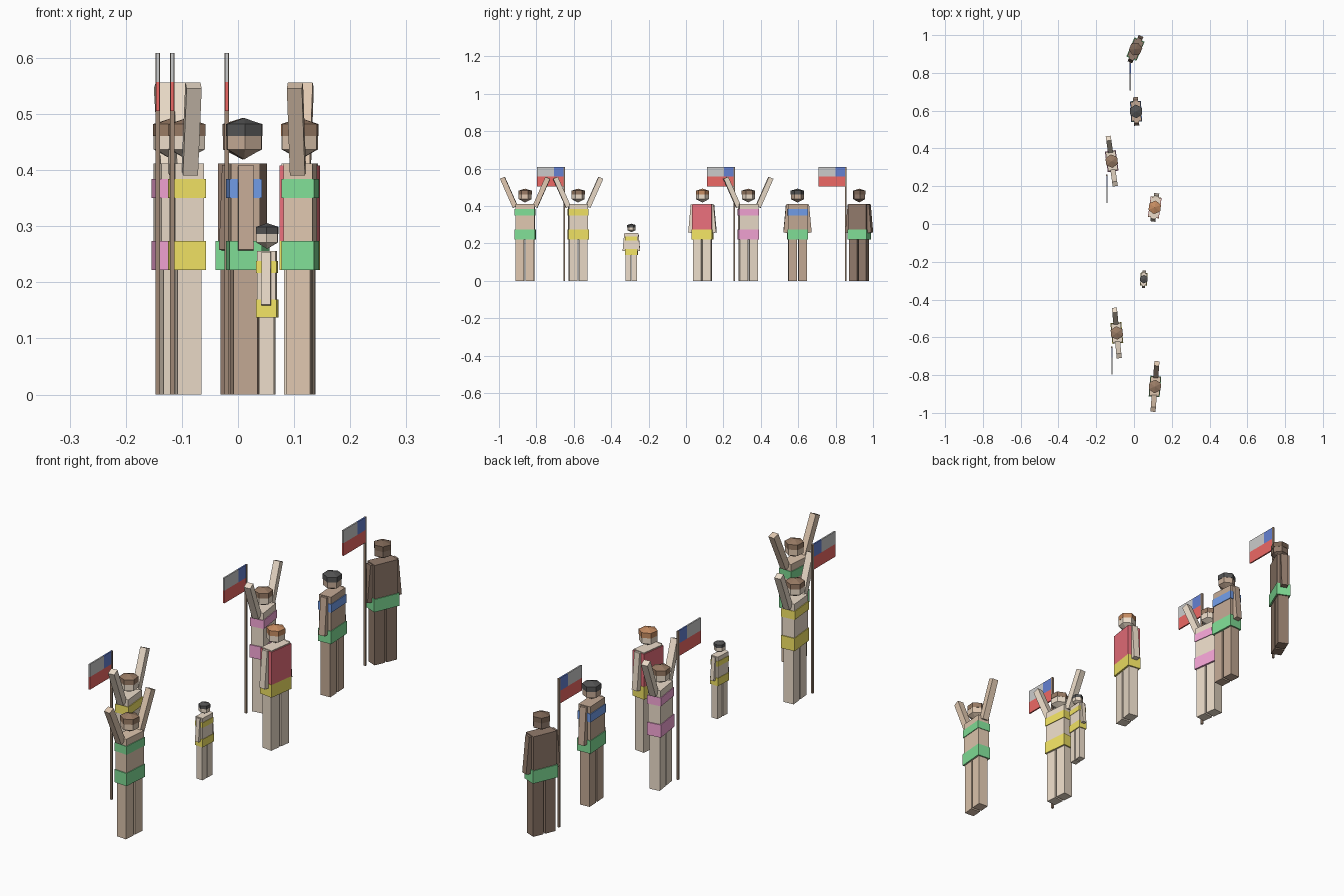
import bpy, bmesh, math
from mathutils import Matrix, Vector

if "Cube" in bpy.data.objects:
    bpy.data.objects.remove(bpy.data.objects["Cube"])

COLORS = {
    "tan": (.74, .57, .43), "light": (.84, .72, .59), "brown": (.55, .40, .30), "dark": (.29, .20, .15),
    "hair_brown": (.32, .20, .13), "hair_auburn": (.56, .26, .12), "hair_black": (.09, .09, .09),
    "hair_dark": (.20, .13, .09), "green": (.22, .74, .31), "yellow": (.90, .78, .13),
    "red": (.82, .16, .20), "blue": (.17, .34, .82), "pink": (.92, .38, .68), "wood": (.35, .25, .18),
    "flag_white": (.90, .90, .90), "flag_blue": (.13, .22, .65), "flag_red": (.85, .14, .13),
}


def material(name):
    mat = bpy.data.materials.get(name)
    if mat is None:
        mat = bpy.data.materials.new(name)
        mat.diffuse_color = (*COLORS[name], 1)
        mat.use_nodes = True
        mat.node_tree.nodes["Principled BSDF"].inputs["Base Color"].default_value = mat.diffuse_color
    return mat


def finish(name, bm, color, matrix):
    bmesh.ops.recalc_face_normals(bm, faces=bm.faces)
    bmesh.ops.transform(bm, matrix=matrix, verts=bm.verts)
    mesh = bpy.data.meshes.new(name)
    bm.to_mesh(mesh)
    bm.free()
    mesh.materials.append(material(color))
    bpy.context.collection.objects.link(bpy.data.objects.new(name, mesh))


def box(name, size, center, color, matrix=Matrix(), tilt=0):
    bm = bmesh.new()
    bmesh.ops.create_cube(bm, size=1)
    local = Matrix.Translation(center) @ Matrix.Rotation(tilt, 4, 'X') @ Matrix.Diagonal((*size, 1))
    finish(name, bm, color, matrix @ local)


def slab(name, depth, width, z0, z1, color, matrix, y=0):
    box(name, (depth, width, z1 - z0), (0, y, (z0 + z1) / 2), color, matrix)


def limb(name, start, end, thick, color, matrix):
    a, b = Vector(start), Vector(end)
    d = b - a
    box(name, (thick, thick, d.length), (a + b) / 2, color, matrix, math.atan2(-d.y, d.z))


def hex_lathe(name, profile, color, matrix):
    # six-sided turned shape; the corners point along y
    bm = bmesh.new()
    rings = []
    for r, z in profile:
        if r == 0:
            rings.append([bm.verts.new((0, 0, z))] * 6)
        else:
            rings.append([bm.verts.new((r * math.sin(i * math.pi / 3), r * math.cos(i * math.pi / 3), z))
                          for i in range(6)])
    for lo, hi in zip(rings, rings[1:]):
        for i in range(6):
            j = (i + 1) % 6
            bm.faces.new(list(dict.fromkeys((lo[i], lo[j], hi[j], hi[i]))))
    for ring in (rings[0], rings[-1]):
        if ring[0] is not ring[1]:
            bm.faces.new(ring)
    finish(name, bm, color, matrix)


def person(tag, x, y, turn, skin, hair, bottoms, top=None, shirt=False, raised=False, scale=1):
    m = (Matrix.Translation((x, y, 0)) @ Matrix.Rotation(math.radians(turn), 4, 'Z')
         @ Matrix.Scale(scale, 4))
    # body and clothes
    slab(tag + "_torso", .052, .102, .222, .412, skin, m)
    slab(tag + "_shorts", .058, .110, .222, .274, bottoms, m)
    if top:
        z0, z1 = (.274, .408) if shirt else (.350, .384)
        slab(tag + "_top", .058, .107, z0, z1, top, m)
    # head and hair cap
    hex_lathe(tag + "_head", [(0, .419), (.035, .437), (.035, .462)], skin, m)
    hex_lathe(tag + "_hair", [(.036, .461), (.036, .482), (0, .493)], hair, m)
    # paired legs and arms
    for side, s in (("left", 1), ("right", -1)):
        slab(f"{tag}_{side}_leg", .043, .045, 0, .222, skin, m, y=s * .0265)
        if raised:
            limb(f"{tag}_{side}_arm", (0, s * .053, .396), (0, s * .122, .551), .027, skin, m)
        else:
            limb(f"{tag}_{side}_arm", (0, s * .048, .408), (0, s * .062, .257), .027, skin, m)


def flag(tag, x, y):
    m = Matrix.Translation((x, y, 0))
    slab(tag + "_pole", .008, .008, 0, .609, "wood", m)
    slab(tag + "_red_stripe", .006, .145, .505, .557, "flag_red", m, y=-.0725)
    slab(tag + "_white_panel", .006, .090, .557, .609, "flag_white", m, y=-.100)
    slab(tag + "_blue_panel", .006, .055, .557, .609, "flag_blue", m, y=-.0275)


# crowd
person("green_swimmer", .111, -.860, -4.5, "tan", "hair_brown", "green", "green", raised=True)
person("yellow_swimmer", -.091, -.577, 5.5, "light", "hair_brown", "yellow", "yellow", raised=True)
person("child", .052, -.292, -3, "light", "hair_black", "yellow", "yellow", scale=.62)
person("red_shirt_bather", .110, .088, -8, "light", "hair_auburn", "yellow", "red", shirt=True)
person("pink_swimmer", -.118, .333, 8, "light", "hair_brown", "pink", "pink", raised=True)
person("blue_top_bather", .0107, .596, 3, "brown", "hair_black", "green", "blue")
person("green_shorts_bather", .008, .926, -23, "dark", "hair_dark", "green")

# flags
flag("first_flag", -.117, -.652)
flag("second_flag", -.143, .257)
flag("third_flag", -.020, .853)
